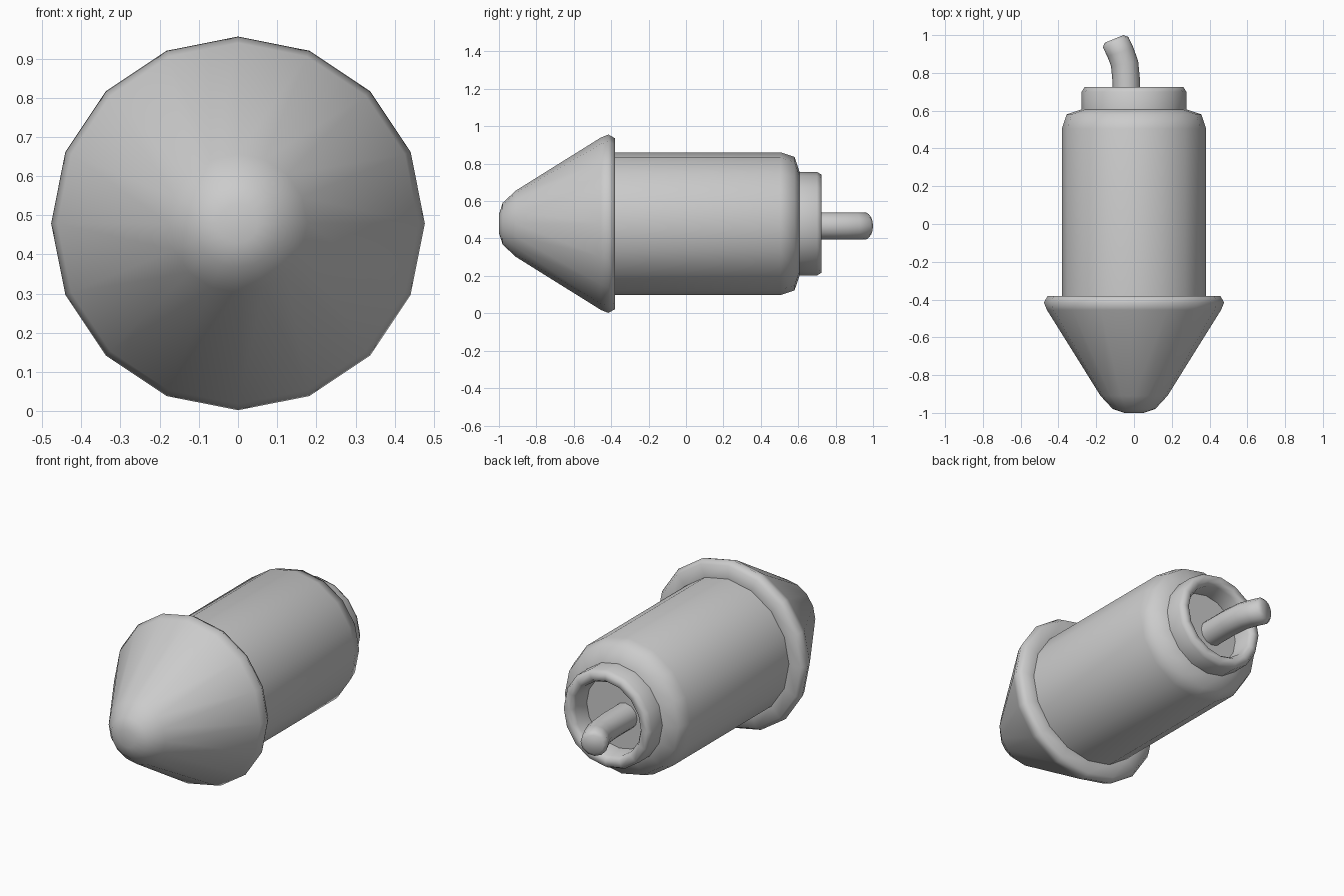
import bpy, math
from mathutils import Vector

if "Cube" in bpy.data.objects:
    bpy.data.objects.remove(bpy.data.objects["Cube"])


def loft(name, stations, sides, z, cap_start=False, cap_end=False, sharp=50):
    """Skin circular rings; each station is (x, y, radius, turn in degrees)."""
    verts, faces = [], []
    for x, y, r, turn in stations:
        t = math.radians(turn)
        across = Vector((math.cos(t), math.sin(t), 0))
        for k in range(sides):
            a = 2 * math.pi * k / sides
            verts.append(Vector((x, y, z)) + across * r * math.cos(a)
                         + Vector((0, 0, r * math.sin(a))))
    for i in range(len(stations) - 1):
        for k in range(sides):
            a, b = i * sides + k, i * sides + (k + 1) % sides
            faces.append((a, b, b + sides, a + sides)[::-1])
    if cap_start:
        faces.append(tuple(range(sides)))
    if cap_end:
        last = (len(stations) - 1) * sides
        faces.append(tuple(last + k for k in reversed(range(sides))))
    mesh = bpy.data.meshes.new(name)
    mesh.from_pydata(verts, [], faces)
    # outward-facing normals
    import bmesh
    bm = bmesh.new()
    bm.from_mesh(mesh)
    for f in bm.faces:
        f.normal_flip()
    bm.to_mesh(mesh)
    bm.free()
    obj = bpy.data.objects.new(name, mesh)
    bpy.context.collection.objects.link(obj)
    bpy.ops.object.select_all(action='DESELECT')
    obj.select_set(True)
    bpy.context.view_layer.objects.active = obj
    bpy.ops.object.shade_smooth_by_angle(angle=math.radians(sharp))
    return obj


def lathe(name, profile, **kw):
    """Revolve (y, radius) points around the lengthwise axis."""
    return loft(name, [(0, y, r, 0) for y, r in profile], 16, 0.479, **kw)


# Nose cone with rounded tip and overhanging rim
lathe("nose_cone", [(-1.0, 0.05), (-0.98, 0.112), (-0.91, 0.177), (-0.455, 0.461),
                    (-0.415, 0.477), (-0.38, 0.457), (-0.38, 0.382)],
      cap_start=True, sharp=75)

# Main tube with tapered shoulder
lathe("body_tube", [(-0.38, 0.382), (0.505, 0.382), (0.58, 0.357), (0.608, 0.275)],
      sharp=75)

# Hollow collar at the tail: outer wall, rounded lip, inner wall, floor
lathe("tail_collar", [(0.60, 0.277), (0.70, 0.277), (0.725, 0.262), (0.725, 0.225),
                      (0.70, 0.208), (0.60, 0.205)],
      cap_end=True, sharp=75)

# Bent fuse coming out of the collar
loft("fuse", [(-0.04, 0.60, 0.073, 0), (-0.04, 0.75, 0.073, 3), (-0.05, 0.85, 0.073, 10),
              (-0.072, 0.91, 0.073, 18), (-0.0975, 0.963, 0.073, 22),
              (-0.105, 0.98, 0.053, 22)],
     12, 0.467, cap_end=True)
